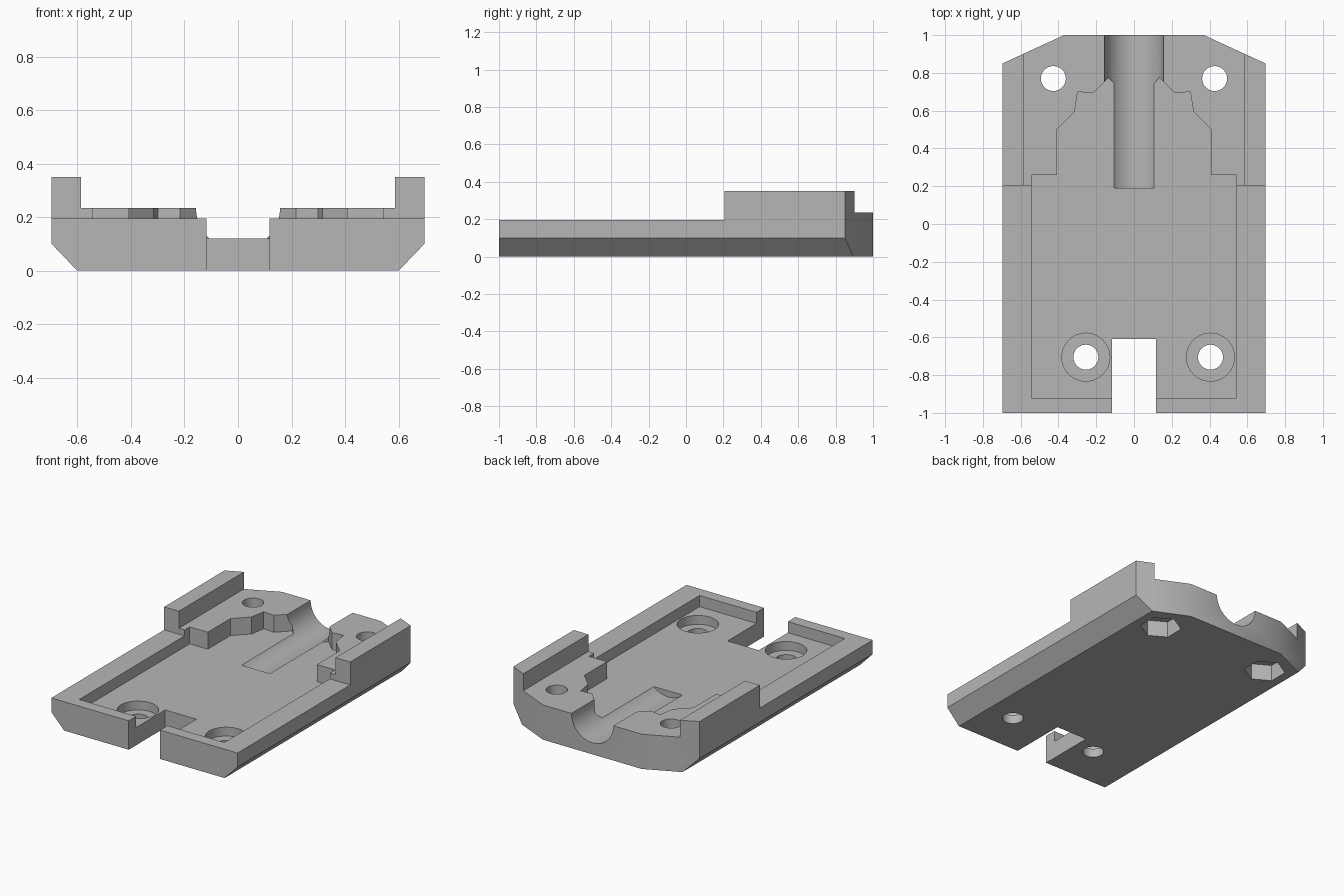
import bpy, bmesh, math
from mathutils import Matrix, Vector

cube = bpy.data.objects.get("Cube")
if cube:
    bpy.data.objects.remove(cube, do_unlink=True)

grey = bpy.data.materials.new("plain grey")
grey.use_nodes = True
COLOUR = (0.47, 0.47, 0.47, 1)
grey.diffuse_color = COLOUR
grey.node_tree.nodes["Principled BSDF"].inputs["Base Color"].default_value = COLOUR


def prism(name, outline, low, high, axis="z"):
    """Extrude an outline along z (points are x, y) or along y (points are x, z)."""
    bm = bmesh.new()
    place = (lambda a, b: (a, b, low)) if axis == "z" else (lambda a, b: (a, low, b))
    face = bm.faces.new([bm.verts.new(place(a, b)) for a, b in outline])
    new = bmesh.ops.extrude_face_region(bm, geom=[face])["geom"]
    step = Vector((0, 0, high - low)) if axis == "z" else Vector((0, high - low, 0))
    bmesh.ops.translate(bm, vec=step, verts=[v for v in new if isinstance(v, bmesh.types.BMVert)])
    bmesh.ops.recalc_face_normals(bm, faces=bm.faces)
    mesh = bpy.data.meshes.new(name)
    bm.to_mesh(mesh)
    bm.free()
    mesh.materials.append(grey)
    obj = bpy.data.objects.new(name, mesh)
    bpy.context.collection.objects.link(obj)
    return obj


def rect(x0, x1, y0, y1):
    return [(x0, y0), (x1, y0), (x1, y1), (x0, y1)]


def ring(cx, cy, radius, sides=48, turn=0.0):
    return [(cx + radius * math.cos(turn + math.tau * i / sides),
             cy + radius * math.sin(turn + math.tau * i / sides)) for i in range(sides)]


def mirrored(half):
    return half + [(-x, y) for x, y in reversed(half) if x > 0]


HALF, TOP, DECK, RIM, FLOOR = 0.696, 0.35, 0.235, 0.195, 0.12

# Body with bevelled lower long edges
tray = prism("mounting_tray", mirrored([(0.6, 0), (HALF, 0.1), (HALF, TOP)]), -1, 1, "y")


def cut(outline, low, high, axis="z"):
    cutter = prism("cutter", outline, low, high, axis)
    cutter.hide_render = True
    mod = tray.modifiers.new("cut", "BOOLEAN")
    mod.operation, mod.solver, mod.object = "DIFFERENCE", "EXACT", cutter
    bpy.context.view_layer.objects.active = tray
    bpy.ops.object.modifier_apply(modifier=mod.name)
    bpy.data.objects.remove(cutter, do_unlink=True)


# Low front rim, and raised deck between the side rails
cut(rect(-1, 1, -1.1, 0.205), RIM, 0.5)
cut(rect(-0.586, 0.586, 0.1, 1.1), DECK, 0.5)

# Angled back corners
for s in (-1, 1):
    cut([(s * 0.37, 1), (s * HALF, 0.85), (s * 0.913, 0.75), (s * 0.913, 1.2), (s * 0.37, 1.2)], -0.1, 0.5)

# Sunken floor, with its pointed back end and small side notches
cut(mirrored([(0.543, -0.92), (0.543, 0.26), (0.408, 0.26), (0.408, 0.502), (0.315, 0.595),
              (0.298, 0.70), (0.217, 0.693), (0.136, 0.774), (0, 0.638)]), FLOOR, 0.5)

# Round channel running out of the back
cut(ring(0, DECK, 0.157, 64), 0.19, 1.1, "y")

# Open slot in the front edge
cut(rect(-0.117, 0.117, -1.1, -0.61), -0.1, 0.5)

# Front screw holes with counterbores
for x in (-0.255, 0.405):
    cut(ring(x, -0.705, 0.127), 0.06, 0.3)
    cut(ring(x, -0.705, 0.066), -0.1, 0.3)

# Back screw holes with hexagonal nut pockets underneath
for s in (-1, 1):
    cut(ring(s * 0.427, 0.77, 0.066), -0.1, 0.5)
    cut(ring(s * 0.427, 0.77, 0.13, 6, math.radians(30)), -0.1, 0.11)

tray.select_set(True)
bpy.context.view_layer.objects.active = tray
bpy.ops.object.shade_smooth_by_angle(angle=math.radians(25))
